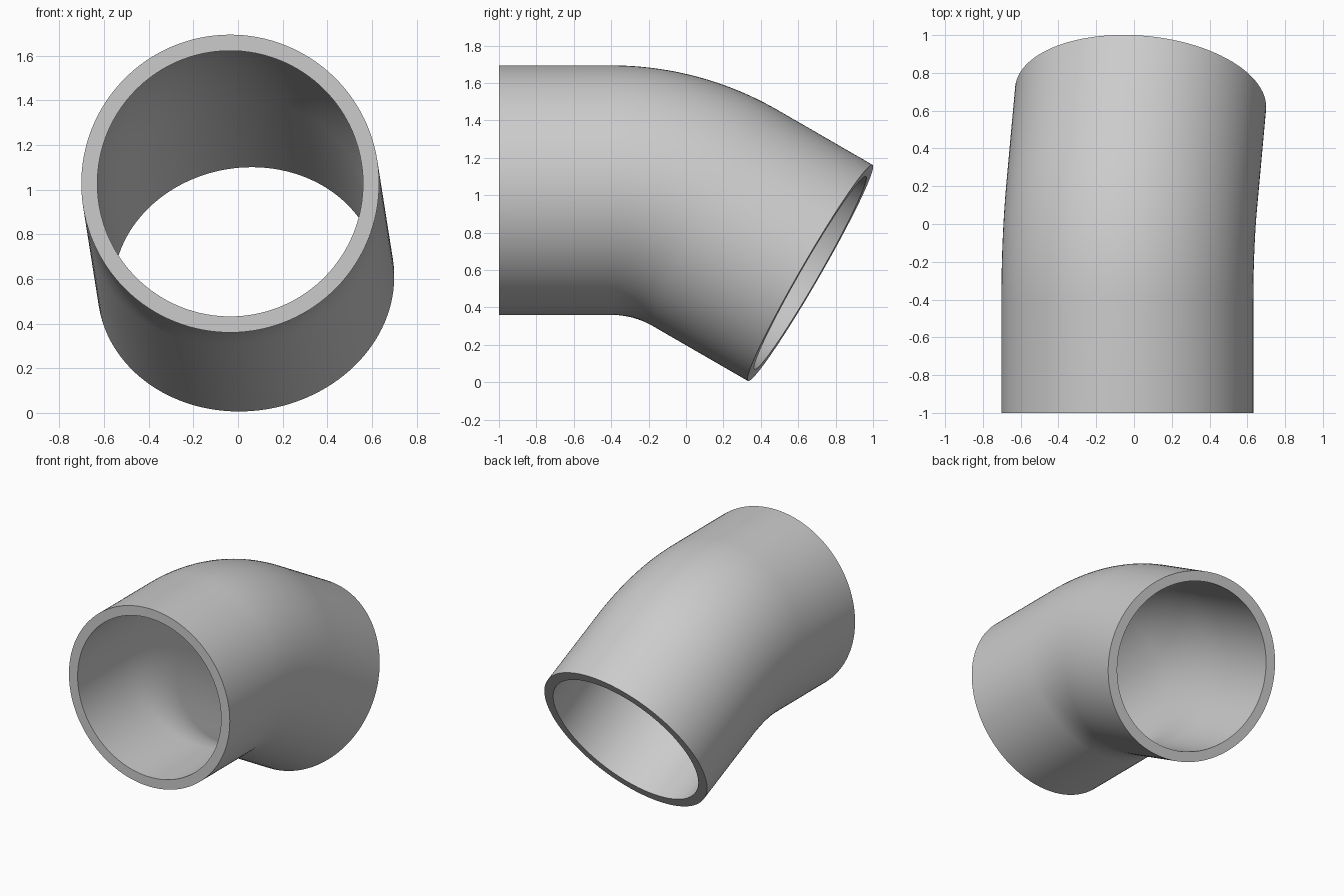
import bpy
import bmesh
from math import sin, cos, tan, pi, radians, atan
from mathutils import Vector

if "Cube" in bpy.data.objects:
    bpy.data.objects.remove(bpy.data.objects["Cube"], do_unlink=True)

OUTER, INNER = 0.667, 0.595
BEND_RADIUS, BEND = 1.1, radians(30.3)
BEND_STEPS, SIDES = 24, 128
LEG = 0.59
ROLL = atan(0.158)          # sideways tilt of the bend plane

forward = Vector((0, 1, 0))
down = Vector((sin(ROLL), 0, -cos(ROLL)))
side = forward.cross(-down)
front = Vector((-0.035, -1.0, 1.027))
bend_start = front + forward * 0.6


def bend_station(angle):
    """Centre and heading angle along the elbow's arc."""
    centre = bend_start + BEND_RADIUS * (forward * sin(angle) + down * (1 - cos(angle)))
    return centre, angle


# Centreline: straight leg, arc, straight leg
stations = [(front, 0.0)]
stations += [bend_station(BEND * i / BEND_STEPS) for i in range(BEND_STEPS + 1)]
heading = forward * cos(BEND) + down * sin(BEND)
stations.append((stations[-1][0] + heading * LEG, BEND))

# Sweep the outer wall forward and the inner wall back, closing at both rims
bm = bmesh.new()


def ring(centre, angle, radius):
    up = forward * sin(angle) - down * cos(angle)
    return [bm.verts.new(centre + radius * (side * cos(a) + up * sin(a)))
            for a in (2 * pi * i / SIDES for i in range(SIDES))]


rings = [ring(c, a, OUTER) for c, a in stations]
rings += [ring(c, a, INNER) for c, a in reversed(stations)]
for r0, r1 in zip(rings, rings[1:] + rings[:1]):
    for i in range(SIDES):
        j = (i + 1) % SIDES
        bm.faces.new((r0[i], r0[j], r1[j], r1[i]))
bmesh.ops.recalc_face_normals(bm, faces=bm.faces[:])

mesh = bpy.data.meshes.new("pipe_elbow")
bm.to_mesh(mesh)
bm.free()
elbow = bpy.data.objects.new("pipe_elbow", mesh)
bpy.context.collection.objects.link(elbow)

# Plain grey finish
grey = bpy.data.materials.new("light_grey")
grey.use_nodes = True
colour = (0.6, 0.6, 0.6, 1)
grey.diffuse_color = colour
grey.node_tree.nodes["Principled BSDF"].inputs["Base Color"].default_value = colour
mesh.materials.append(grey)

# Smooth walls with crisp rims
bpy.ops.object.select_all(action='DESELECT')
elbow.select_set(True)
bpy.context.view_layer.objects.active = elbow
bpy.ops.object.shade_smooth_by_angle(angle=radians(30))
